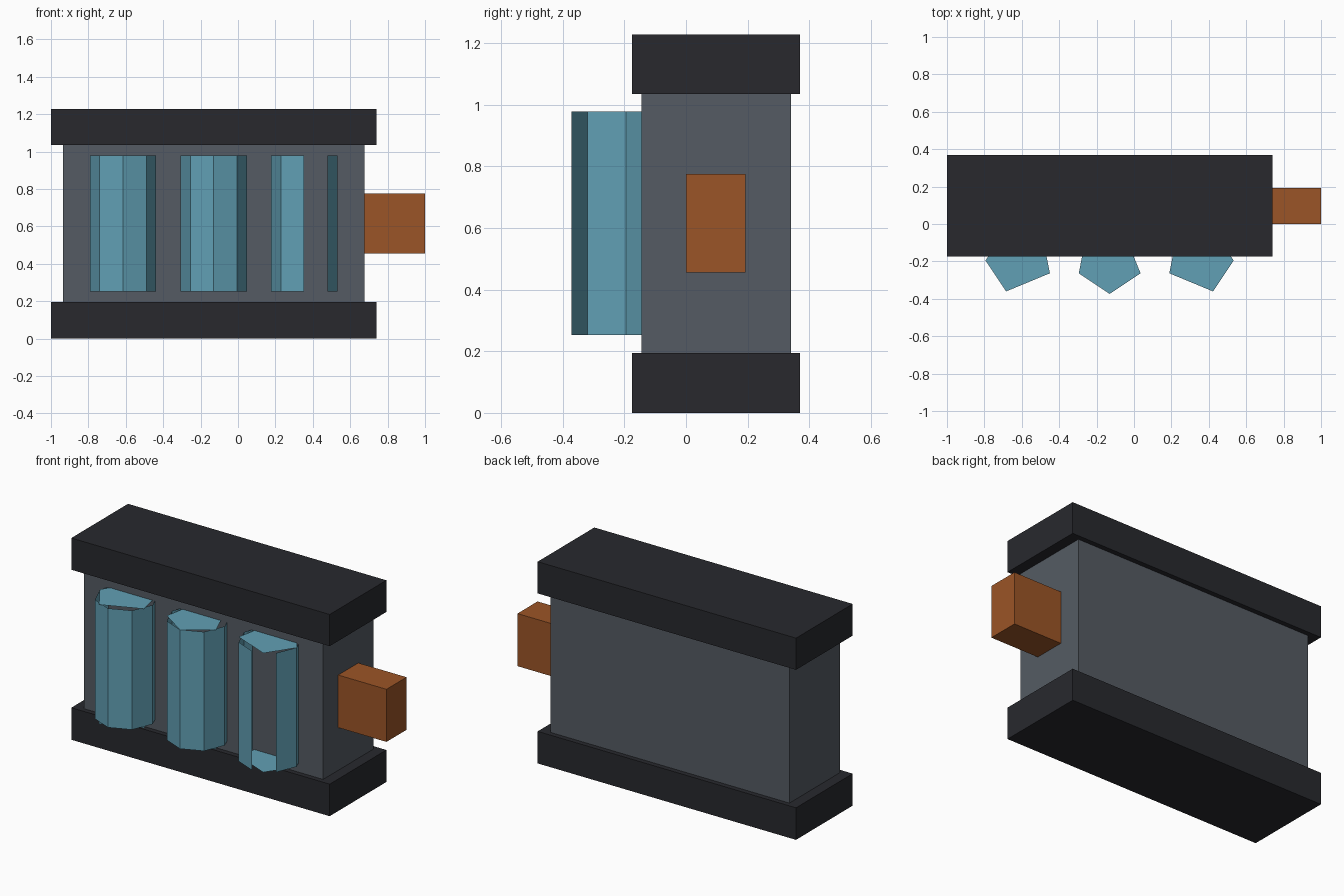
import bpy
import bmesh
from math import cos, sin, radians

if "Cube" in bpy.data.objects:
    bpy.data.objects.remove(bpy.data.objects["Cube"])


def material(name, rgb):
    m = bpy.data.materials.new(name)
    m.diffuse_color = (*rgb, 1)
    m.use_nodes = True
    m.node_tree.nodes["Principled BSDF"].inputs["Base Color"].default_value = m.diffuse_color
    return m


DARK = material("dark_trim", (0.021, 0.022, 0.027))
GREY = material("slate", (0.09, 0.105, 0.125))
CYAN = material("cyan_glass", (0.12, 0.35, 0.46))
RUST = material("rust_orange", (0.33, 0.09, 0.02))


def finish(name, bm, mat):
    me = bpy.data.meshes.new(name)
    bm.to_mesh(me)
    bm.free()
    me.materials.append(mat)
    bpy.context.collection.objects.link(bpy.data.objects.new(name, me))


def box(name, x, y, z, mat):
    bm = bmesh.new()
    bmesh.ops.create_cube(bm, size=1)
    for v in bm.verts:
        for i, (lo, hi) in enumerate((x, y, z)):
            v.co[i] = hi if v.co[i] > 0 else lo
    finish(name, bm, mat)


def ring(bm, cx, angles, r, z):
    return [bm.verts.new((cx + r * cos(radians(a)), -0.195 + r * sin(radians(a)), z))
            for a in angles]


def tube(name, cx, cap_angles, open_facet=None):
    z0, z1, r = 0.253, 0.978, 0.177
    bm = bmesh.new()
    # eight-sided wall, optionally with one open facet
    octagon = range(0, 360, 45)
    low, high = ring(bm, cx, octagon, r, z0), ring(bm, cx, octagon, r, z1)
    for i in range(8):
        if i != open_facet:
            j = (i + 1) % 8
            bm.faces.new((low[i], low[j], high[j], high[i]))
    # five-sided caps
    bm.faces.new(ring(bm, cx, cap_angles, r + 0.002, z1))
    bm.faces.new(ring(bm, cx, cap_angles[::-1], r + 0.002, z0))
    finish(name, bm, CYAN)


# casing: wide slabs above and below a slimmer body
box("base_slab", (-1, 0.74), (-0.175, 0.37), (0, 0.195), DARK)
box("top_slab", (-1, 0.74), (-0.175, 0.37), (1.035, 1.228), DARK)
box("body", (-0.935, 0.675), (-0.145, 0.34), (0.195, 1.035), GREY)

# side connector
box("side_connector", (0.675, 1), (0, 0.193), (0.455, 0.775), RUST)

# front tubes
tube("left_tube", -0.615, (45, 112.5, 180, 247.5, 337.5))
tube("middle_tube", -0.13, (67.5, 135, 202.5, 270, 337.5))
tube("right_tube", 0.354, (0, 67.5, 135, 202.5, 292.5), open_facet=6)
